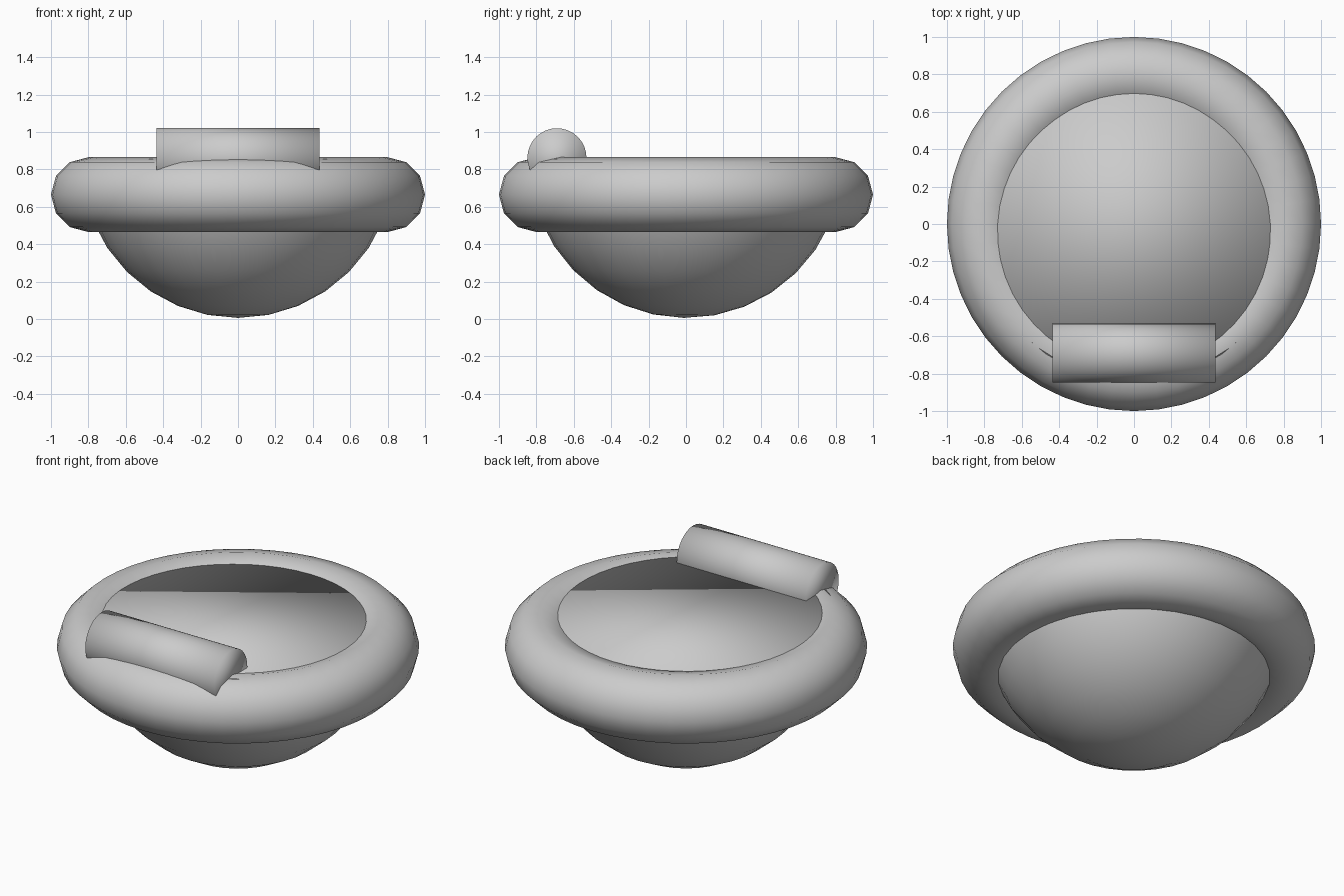
import bpy, bmesh
from math import radians

old = bpy.data.objects.get("Cube")
if old:
    bpy.data.objects.remove(old, do_unlink=True)

# One plain grey for the whole chair
grey = bpy.data.materials.new("light_grey")
grey.use_nodes = True
colour = (0.6, 0.6, 0.6, 1)
grey.diffuse_color = colour
grey.node_tree.nodes["Principled BSDF"].inputs["Base Color"].default_value = colour


def finish(name):
    """Name the active object, give it the grey and soften all its faces."""
    obj = bpy.context.object
    obj.name = obj.data.name = name
    obj.data.materials.append(grey)
    bpy.ops.object.shade_smooth()
    return obj


# Padded ring around the seat
bpy.ops.mesh.primitive_torus_add(major_radius=0.8, minor_radius=0.2,
                                 major_segments=48, minor_segments=12,
                                 location=(0, 0, 0.665))
finish("padded_ring")

# Half-sphere base with a flat seat on top, leaning back very slightly
bpy.ops.mesh.primitive_uv_sphere_add(segments=32, ring_count=16, radius=0.84,
                                     location=(0, 0, 0.846),
                                     rotation=(radians(-0.8), 0, 0))
base = bpy.context.object
bm = bmesh.new()
bm.from_mesh(base.data)
bmesh.ops.delete(bm, geom=[v for v in bm.verts if v.co.z > 0.01], context='VERTS')
rim = [e for e in bm.edges if e.is_boundary]
bmesh.ops.holes_fill(bm, edges=rim, sides=0)
bmesh.ops.recalc_face_normals(bm, faces=bm.faces)
bm.to_mesh(base.data)
bm.free()
finish("bowl_seat")

# Bolster cushion lying across the front of the ring
bpy.ops.mesh.primitive_cylinder_add(vertices=32, radius=0.158, depth=0.87,
                                    location=(0, -0.69, 0.862),
                                    rotation=(0, radians(90), 0))
finish("bolster_cushion")
